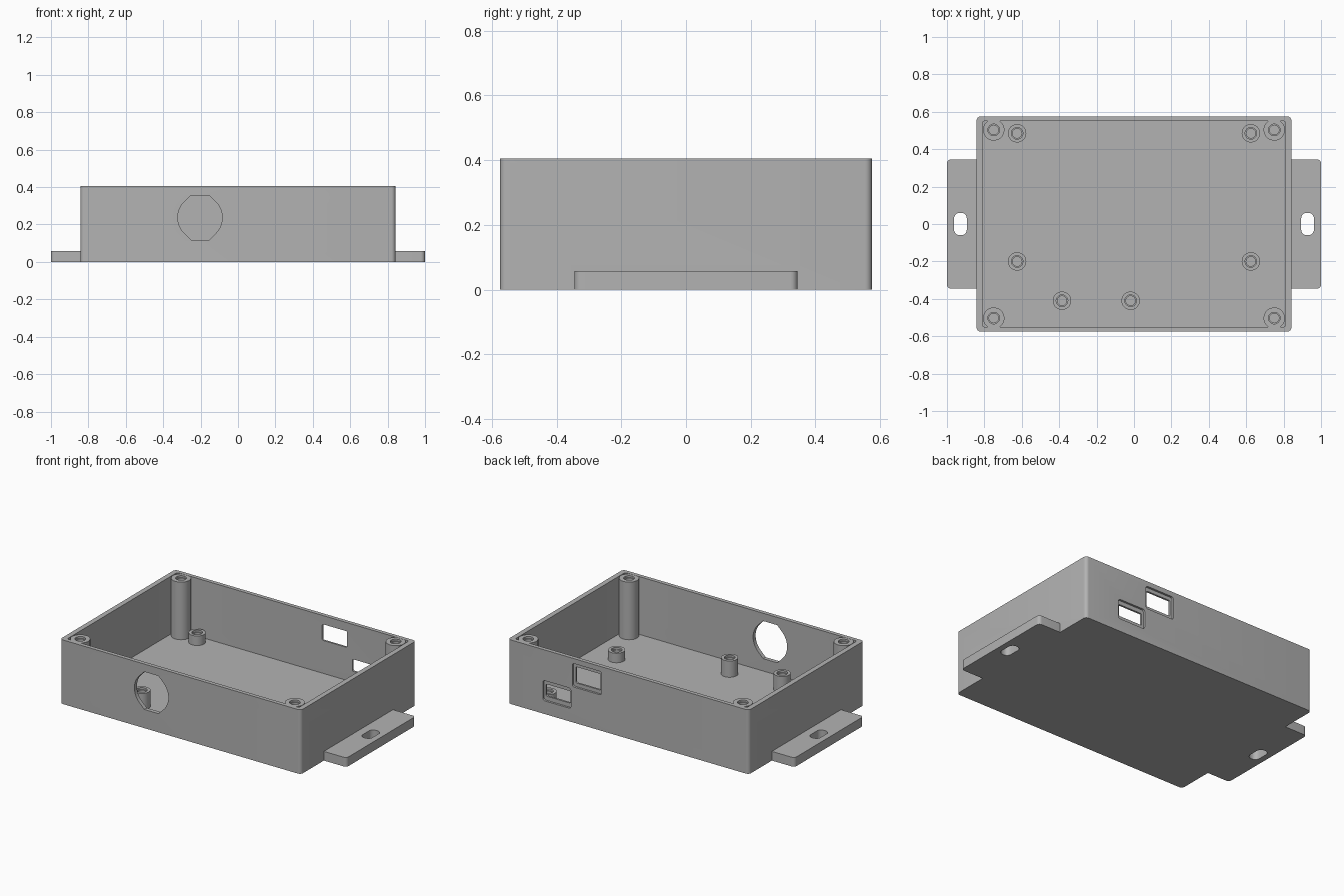
import bpy, bmesh, math
from mathutils import Matrix, Vector

cube = bpy.data.objects.get("Cube")
if cube:
    bpy.data.objects.remove(cube, do_unlink=True)

GREY = (0.45, 0.45, 0.45, 1)
grey = bpy.data.materials.new("grey plastic")
grey.use_nodes = True
grey.diffuse_color = GREY
grey.node_tree.nodes["Principled BSDF"].inputs["Base Color"].default_value = GREY

HEIGHT, FLOOR, WALL_Y = 0.405, 0.04, 0.575


def prism(name, outline, start, end, upright=False):
    """Extrude a 2D outline along z, or along y when upright (outline is then x, z)."""
    bm = bmesh.new()
    face = bm.faces.new([bm.verts.new((u, v, 0)) for u, v in outline])
    side = bmesh.ops.extrude_face_region(bm, geom=[face])["geom"]
    moved = [g for g in side if isinstance(g, bmesh.types.BMVert)]
    bmesh.ops.translate(bm, verts=moved, vec=(0, 0, end - start))
    bmesh.ops.translate(bm, verts=bm.verts, vec=(0, 0, start))
    if upright:
        for v in bm.verts:
            v.co = Vector((v.co.x, v.co.z, v.co.y))
    bmesh.ops.recalc_face_normals(bm, faces=bm.faces)
    mesh = bpy.data.meshes.new(name)
    bm.to_mesh(mesh)
    bm.free()
    mesh.materials.append(grey)
    obj = bpy.data.objects.new(name, mesh)
    bpy.context.collection.objects.link(obj)
    return obj


def rounded(cx, cy, hx, hy, r, steps=6):
    """Rounded rectangle outline from its centre and half sizes."""
    pts = []
    for i, (sx, sy) in enumerate(((1, 1), (-1, 1), (-1, -1), (1, -1))):
        for k in range(steps + 1):
            a = math.pi / 2 * (i + k / steps)
            pts.append((cx + sx * (hx - r) + r * math.cos(a),
                        cy + sy * (hy - r) + r * math.sin(a)))
    return pts


def circle(cx, cy, r, n=40):
    return [(cx + r * math.cos(math.tau * k / n), cy + r * math.sin(math.tau * k / n))
            for k in range(n)]


def combine(target, tool, operation="DIFFERENCE"):
    mod = target.modifiers.new(operation.title(), "BOOLEAN")
    mod.operation, mod.object, mod.solver = operation, tool, "EXACT"
    bpy.context.view_layer.objects.active = target
    bpy.ops.object.modifier_apply(modifier=mod.name)
    bpy.data.objects.remove(tool, do_unlink=True)


def smooth(obj):
    bpy.ops.object.select_all(action="DESELECT")
    obj.select_set(True)
    bpy.context.view_layer.objects.active = obj
    bpy.ops.object.shade_smooth_by_angle(angle=math.radians(30))


# Enclosure: outer block joined with the mounting flange, then hollowed
case = prism("enclosure", rounded(0, 0, 0.842, WALL_Y, 0.022), 0, HEIGHT)
combine(case, prism("flange", rounded(0, 0, 1, 0.345, 0.022), 0, 0.058), "UNION")
combine(case, prism("cavity", rounded(0, 0, 0.81, 0.55, 0.012), FLOOR, HEIGHT + 0.1))

# Mounting slots in the flanges
for side in (-1, 1):
    combine(case, prism("slot", rounded(side * 0.928, 0, 0.034, 0.06, 0.03), -0.1, 0.2))

# Round front opening with flattened, bevelled top and bottom
R = 0.119
opening = []
for i in range(2):
    flip = 1 - 2 * i
    for k in range(13):
        a = math.radians(-45 + 90 * k / 12)
        opening.append((flip * R * math.cos(a), flip * R * math.sin(a)))
    opening += [(flip * R * 0.414, flip * R), (-flip * R * 0.414, flip * R)]
opening = [(x - 0.203, z + 0.237) for x, z in opening]
combine(case, prism("cable_opening", opening, -0.7, -0.5, True))

# Connector windows in the back wall, each with a shallow outer recess
for x, z, hx, hz, rx, rz in ((0.29, 0.299, 0.087, 0.051, 0.102, 0.074),
                             (0.5, 0.147, 0.085, 0.038, 0.098, 0.064)):
    combine(case, prism("window", rounded(x, z, hx, hz, 0.008), 0.5, 0.7, True))
    combine(case, prism("recess", rounded(x, z, rx, rz, 0.014), WALL_Y - 0.013, 0.7, True))
smooth(case)


def post(name, x, y, r, bore, top, bottom):
    """Hollow screw post standing on the floor."""
    obj = prism(name, circle(x, y, r), FLOOR - 0.01, top)
    combine(obj, prism("bore", circle(x, y, bore), bottom, top + 0.1))
    combine(obj, prism("bore_mouth", circle(x, y, bore + 0.006), top - 0.012, top + 0.1))
    smooth(obj)


# Tall lid posts in the corners
for sx in (-1, 1):
    for sy in (-1, 1):
        post("lid_post", sx * 0.75, sy * 0.503, 0.057, 0.025, HEIGHT - 0.001, 0.2)

# Short board standoffs
for x in (-0.625, 0.625):
    for y in (0.485, -0.2):
        post("board_standoff", x, y, 0.049, 0.025, 0.1, FLOOR)

# Taller standoffs near the front opening
for x in (-0.385, -0.018):
    post("front_standoff", x, -0.41, 0.049, 0.025, 0.143, FLOOR)
